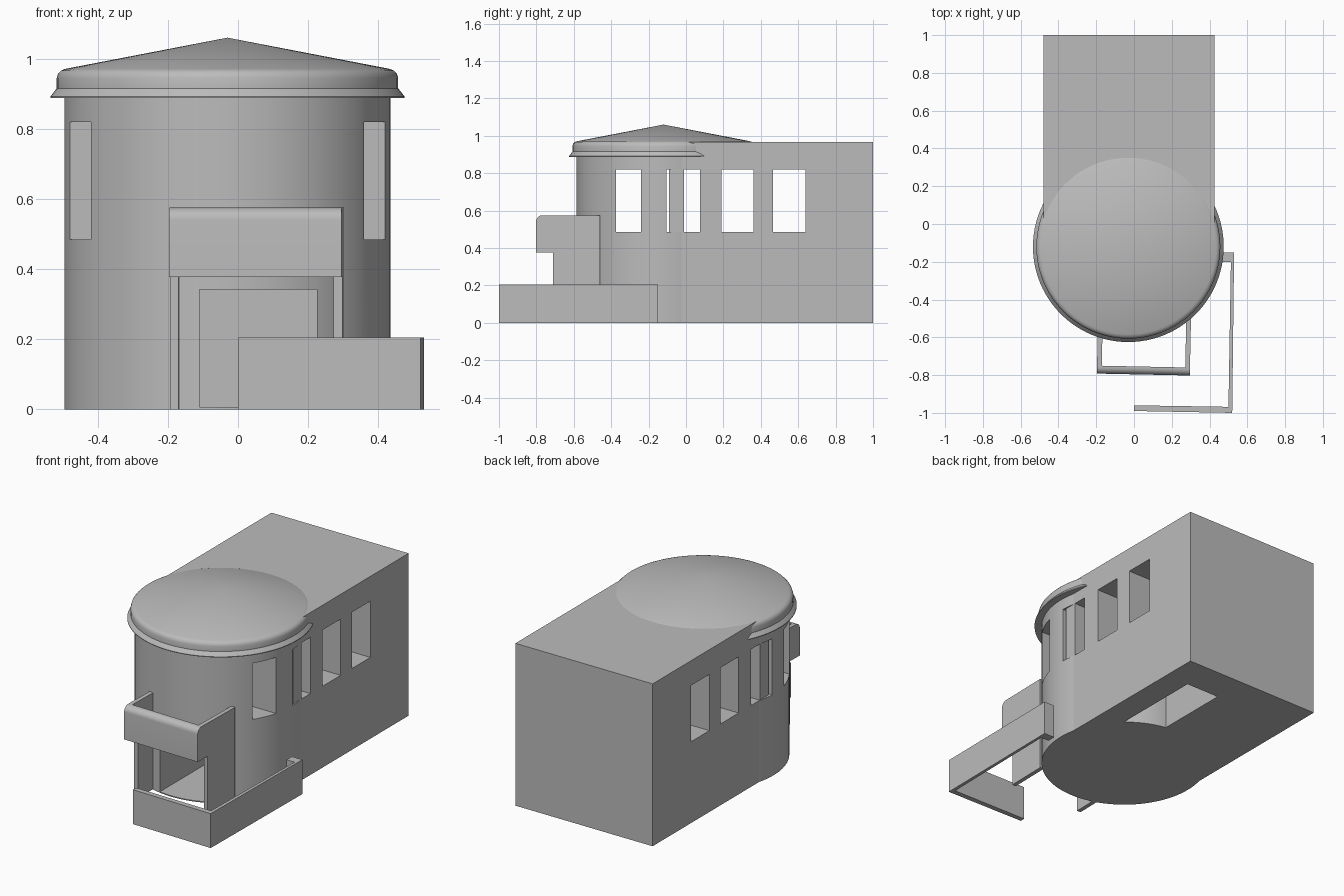
import bpy, bmesh, math
from mathutils import Matrix, Vector

if "Cube" in bpy.data.objects:
    bpy.data.objects.remove(bpy.data.objects["Cube"], do_unlink=True)

grey = bpy.data.materials.new("plain_grey")
grey.use_nodes = True
COLOUR = (0.5, 0.5, 0.5, 1)
grey.diffuse_color = COLOUR
grey.node_tree.nodes["Principled BSDF"].inputs["Base Color"].default_value = COLOUR

CX, CY, RADIUS = -0.03, -0.12, 0.465
TILT = Matrix.Rotation(math.radians(-1.2), 4, "Z")   # porch sits slightly askew


def finish(name, bm):
    """Turn a bmesh into a named grey object."""
    bmesh.ops.recalc_face_normals(bm, faces=bm.faces)
    mesh = bpy.data.meshes.new(name)
    bm.to_mesh(mesh)
    bm.free()
    mesh.materials.append(grey)
    ob = bpy.data.objects.new(name, mesh)
    bpy.context.collection.objects.link(ob)
    return ob


def prism(name, points, offset):
    """Extrude a flat outline along an offset."""
    bm = bmesh.new()
    face = bm.faces.new([bm.verts.new(p) for p in points])
    ext = bmesh.ops.extrude_face_region(bm, geom=[face])
    verts = [v for v in ext["geom"] if isinstance(v, bmesh.types.BMVert)]
    bmesh.ops.translate(bm, verts=verts, vec=offset)
    return finish(name, bm)


def box(name, x0, x1, y0, y1, z0, z1):
    outline = [(x0, y0, z0), (x1, y0, z0), (x1, y1, z0), (x0, y1, z0)]
    return prism(name, outline, (0, 0, z1 - z0))


def lathe(name, profile, sides=96):
    """Spin a radius/height profile around the tower axis."""
    bm = bmesh.new()
    rings = []
    for r, z in profile:
        count = sides if r > 0 else 1
        rings.append([bm.verts.new((CX + r * math.cos(math.tau * i / sides),
                                    CY + r * math.sin(math.tau * i / sides), z))
                      for i in range(count)])
    for low, high in zip(rings, rings[1:]):
        for i in range(sides):
            j = (i + 1) % sides
            if len(high) == 1:
                bm.faces.new((low[i], low[j], high[0]))
            else:
                bm.faces.new((low[i], low[j], high[j], high[i]))
    for ring in (rings[0], rings[-1]):
        if len(ring) > 1:
            bm.faces.new(ring)
    return finish(name, bm)


def cut(ob, cutters):
    """Subtract the cutters, keep the result and remove the cutters."""
    for c in cutters:
        c.hide_render = True
        mod = ob.modifiers.new("cut", "BOOLEAN")
        mod.operation, mod.solver, mod.object = "DIFFERENCE", "EXACT", c
    deps = bpy.context.evaluated_depsgraph_get()
    mesh = bpy.data.meshes.new_from_object(ob.evaluated_get(deps))
    ob.modifiers.clear()
    ob.data = mesh
    for c in cutters:
        bpy.data.objects.remove(c, do_unlink=True)


def smooth(ob):
    bpy.ops.object.select_all(action="DESELECT")
    ob.select_set(True)
    bpy.context.view_layer.objects.active = ob
    bpy.ops.object.shade_smooth_by_angle(angle=math.radians(30))


def window_cutters(spans):
    return [box("window_cutter", -0.8, 0.8, a, b, 0.485, 0.82) for a, b in spans]


# Long rear hall with window tunnels and a pocket in the underside
hall = box("rear_hall", -0.48, 0.425, -0.09, 1.0, 0, 0.968)
cut(hall, window_cutters([(-0.01, 0.075), (0.19, 0.36), (0.465, 0.64)])
    + [box("pocket_cutter", 0.05, 0.27, 0.0, 0.79, -0.1, 0.34)])

# Round front tower with window tunnels and a doorway
tower = lathe("round_tower", [(RADIUS, 0), (RADIUS, 0.93)])
door = box("door_cutter", -0.11, 0.225, -0.8, -0.1, 0.006, 0.342)
cut(tower, window_cutters([(-0.375, -0.24), (-0.105, 0.075), (0.19, 0.36)]) + [door])
smooth(tower)

# Shallow cone roof with a rounded rim and flared lip
roof = lathe("cone_roof", [(0.505, 0.888), (0.505, 0.892), (0.493, 0.908), (0.487, 0.915),
                           (0.487, 0.945), (0.483, 0.958), (0.475, 0.966),
                           (0.463, 0.971), (0, 1.06)])
smooth(roof)

# Open porch: two side walls and a rounded front panel
pivot = Vector((0.053, -0.63, 0))
turn = Matrix.Translation(pivot) @ TILT @ Matrix.Translation(-pivot)
FRONT, BACK, TOP, UNDER, ROUND = -0.797, -0.455, 0.575, 0.377, 0.035
corner = [(FRONT + ROUND * (1 - math.cos(a)), TOP - ROUND * (1 - math.sin(a)))
          for a in (math.pi / 2 * i / 8 for i in range(9))]
side = [(FRONT, UNDER)] + corner + [(BACK, TOP), (BACK, 0), (-0.705, 0), (-0.705, UNDER)]
panel = [(FRONT, UNDER)] + corner + [(-0.755, TOP), (-0.755, UNDER)]
for name, outline, x0, x1 in (("porch_right_wall", side, -0.193, -0.168),
                              ("porch_left_wall", side, 0.274, 0.299),
                              ("porch_front_panel", panel, -0.168, 0.274)):
    part = prism(name, [(x0, y, z) for y, z in outline], (x1 - x0, 0, 0))
    part.data.transform(turn)
    smooth(part)

# Low yard wall wrapping the front corner
yard = [(0, -0.99), (0.52, -1.0), (0.53, -0.15), (0.46, -0.15),
        (0.46, -0.2), (0.513, -0.2), (0.5, -0.968), (0, -0.96)]
prism("yard_wall", [(x, y, 0) for x, y in yard], (0, 0, 0.205))
